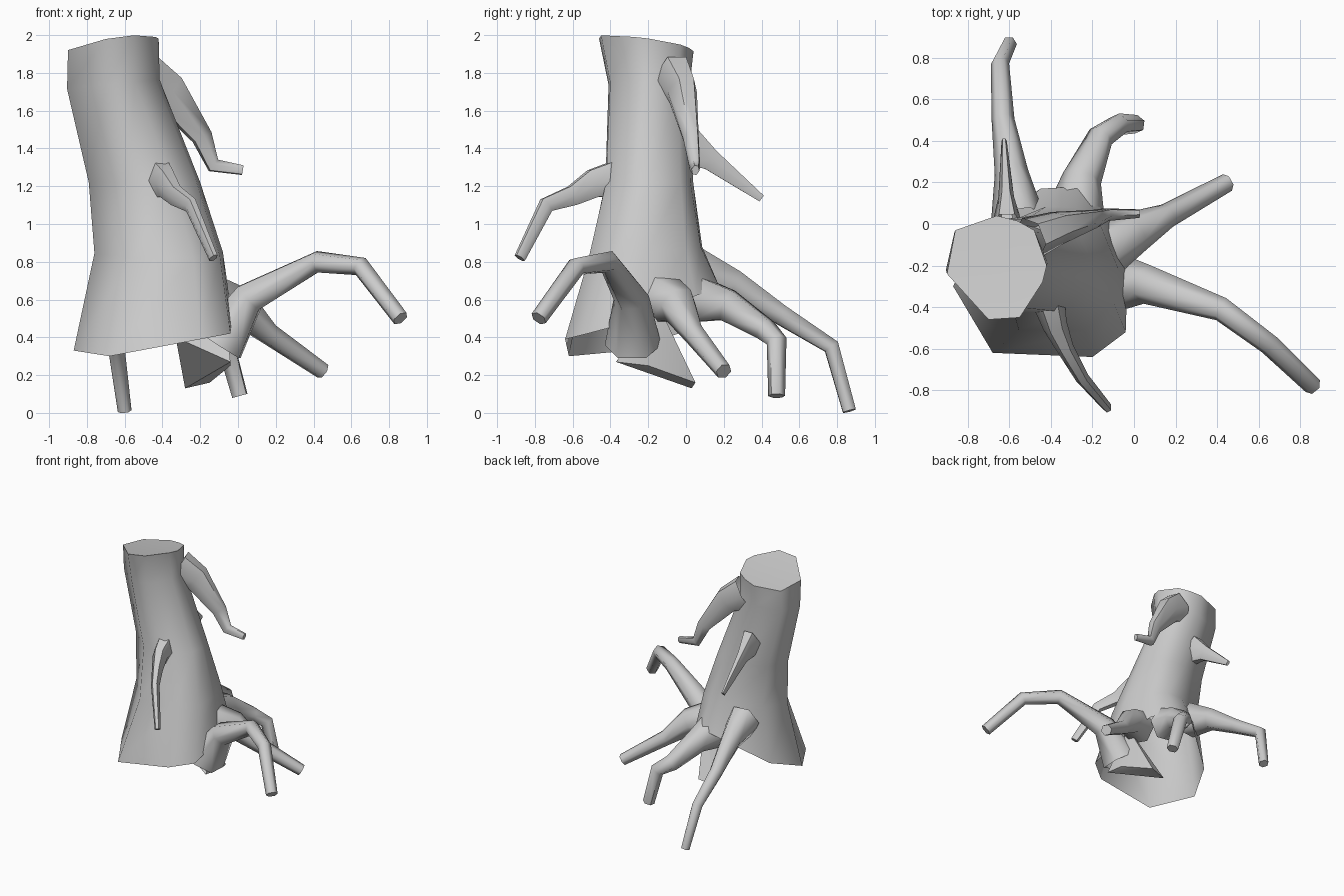
import bpy, bmesh, math
from mathutils import Vector

old = bpy.data.objects.get("Cube")
if old:
    bpy.data.objects.remove(old, do_unlink=True)

bark = bpy.data.materials.new("grey_bark")
bark.use_nodes = True
GREY = (0.6, 0.6, 0.6, 1)
bark.diffuse_color = GREY
bark.node_tree.nodes["Principled BSDF"].inputs["Base Color"].default_value = GREY


def finish(name, bm, angle=62):
    """Turn a bmesh into a named, smooth-shaded object."""
    bmesh.ops.recalc_face_normals(bm, faces=bm.faces)
    mesh = bpy.data.meshes.new(name)
    bm.to_mesh(mesh)
    bm.free()
    mesh.materials.append(bark)
    obj = bpy.data.objects.new(name, mesh)
    bpy.context.collection.objects.link(obj)
    bpy.ops.object.select_all(action='DESELECT')
    obj.select_set(True)
    bpy.context.view_layer.objects.active = obj
    bpy.ops.object.shade_smooth_by_angle(angle=math.radians(angle))
    return obj


def loft(bm, rings):
    """Skin neighbouring rings of points and return the vertex rings."""
    loops = [[bm.verts.new(p) for p in ring] for ring in rings]
    n = len(loops[0])
    for a, b in zip(loops, loops[1:]):
        for i in range(n):
            j = (i + 1) % n
            bm.faces.new((a[i], a[j], b[j], b[i]))
    return loops


def limb(name, path, width=1, sides=6):
    """Tapered crooked tube; each path entry is x, y, z, radius."""
    pts = [Vector(p[:3]) for p in path]
    last = len(pts) - 1
    rings, tangent = [], None
    for i, (p, entry) in enumerate(zip(pts, path)):
        ahead = (pts[min(i + 1, last)] - p).normalized()
        behind = (p - pts[max(i - 1, 0)]).normalized()
        new = (ahead + behind).normalized()
        if tangent is None:
            side = new.cross(Vector((0, 0, 1))).normalized()
        else:
            side = tangent.rotation_difference(new) @ side
        tangent = new
        up = side.cross(tangent)
        rings.append([p + entry[3] * (side * width * math.cos(t) + up * math.sin(t))
                      for t in (math.tau * k / sides for k in range(sides))])
    bm = bmesh.new()
    loops = loft(bm, rings)
    bm.faces.new(loops[-1])
    return finish(name, bm)


def normalised(outline):
    """Scale an outline so that it spans -1 to 1 on both axes."""
    axes = []
    for values in zip(*[p[:2] for p in outline]):
        mid, half = (max(values) + min(values)) / 2, (max(values) - min(values)) / 2
        axes.append([(v - mid) / half for v in values])
    return [Vector(p) for p in zip(*axes)]


# Trunk: uneven slanted base outline blending into a rounder top outline
base = [(-.03, -.22, .5), (-.13, .05, .62), (-.27, .18, .66), (-.45, .17, .62),
        (-.75, -.04, .42), (-.87, -.3, .33), (-.68, -.62, .3),
        (-.2, -.64, .39), (-.04, -.52, .42)]
top = [(-.42, -.2), (-.48, -.03), (-.56, .015), (-.66, .04), (-.86, -.03),
       (-.9, -.24), (-.7, -.46), (-.55, -.45), (-.44, -.28)]
base_unit, top_unit = normalised(base), normalised(top)
# Blend to top, centre x, y, z, radius x, y, slope x, y
sections = [
    (.4, -.42, -.215, .85, .34, .305, 0, .1),
    (.7, -.495, -.195, 1.22, .295, .235, 0, 0),
    (1, -.66, -.195, 1.74, .245, .215, .1, 0),
    (1, -.66, -.21, 1.95, .24, .25, .14, -.14),
]
rings = [base]
for blend, cx, cy, cz, rx, ry, sx, sy in sections:
    ring = []
    for b, t in zip(base_unit, top_unit):
        unit = b.lerp(t, blend)
        dx, dy = unit.x * rx, unit.y * ry
        ring.append((cx + dx, cy + dy, cz + sx * dx + sy * dy))
    rings.append(ring)
bm = bmesh.new()
loops = loft(bm, rings)
# Broken top, slightly dished; the base stays open
centre = bm.verts.new((-.66, -.22, 1.94))
for a, b in zip(loops[-1], loops[-1][1:] + loops[-1][:1]):
    bm.faces.new((a, b, centre))
finish("trunk", bm)

# Ragged flare under the trunk where the largest root starts
bm = bmesh.new()
for p in [(-.33, -.28, .4), (-.28, .03, .13), (-.15, .05, .16),
          (-.04, -.2, .25), (-.04, -.37, .27), (-.07, -.15, .58)]:
    bm.verts.new(p)
bmesh.ops.convex_hull(bm, input=bm.verts)
finish("root_flare", bm, 25)

# Roots
limb("front_root", [(-.1, -.28, .36, .15), (.06, -.29, .61, .095),
                    (.42, -.41, .8, .06), (.65, -.58, .775, .052),
                    (.86, -.78, .5, .045)])
limb("side_root", [(-.14, -.12, .6, .14), (0, -.04, .57, .105),
                   (.16, .04, .42, .06), (.45, .2, .22, .045)])
limb("back_root", [(-.28, .06, .6, .14), (-.25, .22, .57, .095),
                   (-.16, .42, .44, .065), (-.07, .48, .38, .055),
                   (.01, .48, .09, .045)])
limb("rear_root", [(-.56, .03, .76, .14), (-.59, .25, .68, .088),
                   (-.63, .5, .52, .06), (-.645, .77, .35, .048),
                   (-.6, .865, .01, .04)], .92)

# Branches, taller than wide where they leave the trunk
limb("upper_branch", [(-.5, -.07, 1.78, .14), (-.37, -.02, 1.7, .11),
                      (-.19, .025, 1.46, .06), (-.13, .045, 1.31, .042),
                      (.025, .05, 1.285, .028)], .75)
limb("front_branch", [(-.42, -.34, 1.24, .12), (-.38, -.49, 1.215, .085),
                      (-.33, -.6, 1.15, .06), (-.25, -.74, 1.1, .047),
                      (-.13, -.88, .82, .033)], .7)
limb("rear_branch", [(-.61, -.01, 1.42, .13), (-.615, .13, 1.34, .065),
                     (-.625, .4, 1.135, .022)], .58)
